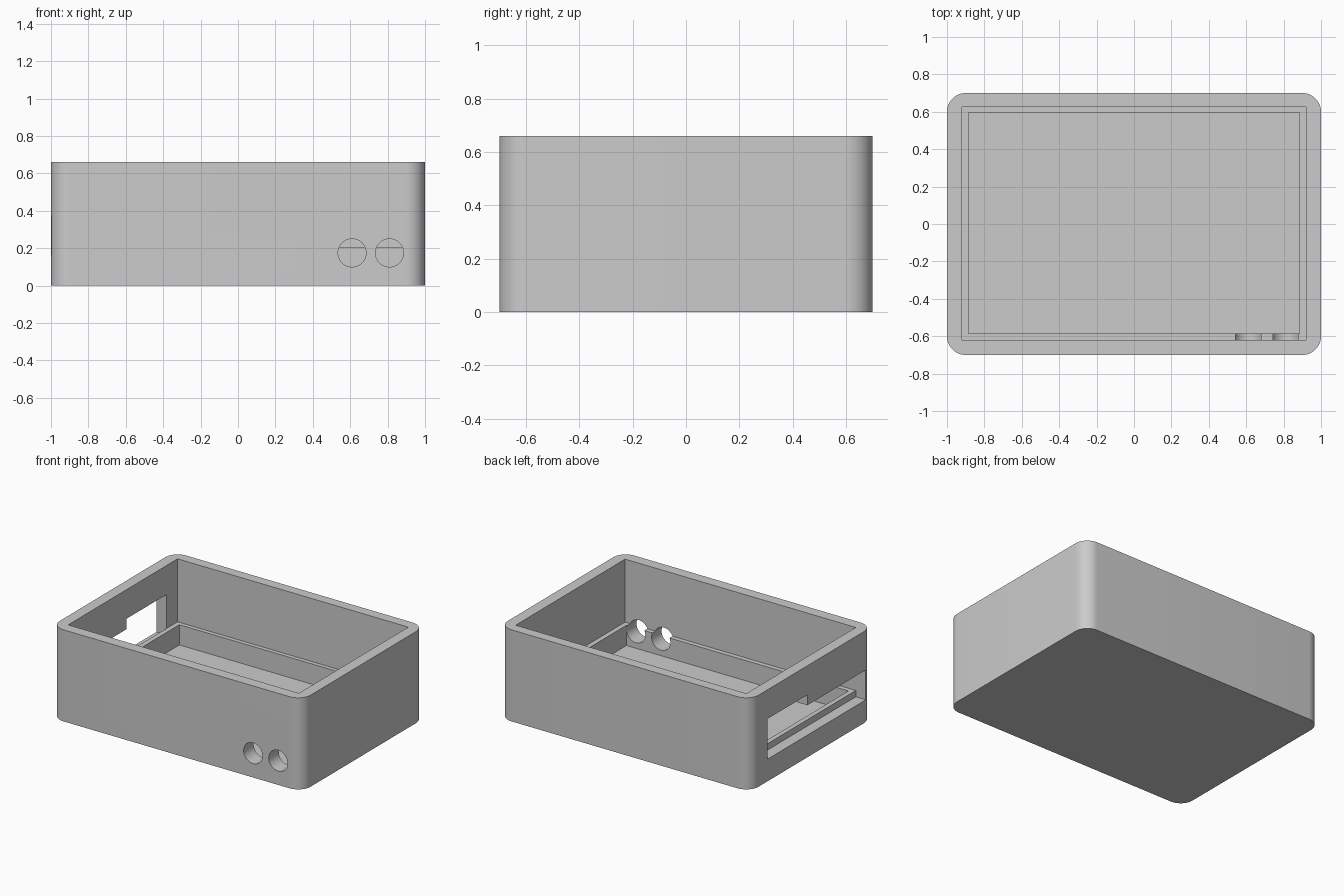
import bpy
import bmesh
import math

cube = bpy.data.objects.get("Cube")
if cube:
    bpy.data.objects.remove(cube, do_unlink=True)

grey = bpy.data.materials.new("plain grey")
grey.use_nodes = True
colour = (0.6, 0.6, 0.6, 1)
grey.diffuse_color = colour
grey.node_tree.nodes["Principled BSDF"].inputs["Base Color"].default_value = colour


def prism(name, outline, z0, z1):
    """Closed solid raised from an outline in the ground plane."""
    bm = bmesh.new()
    base = bm.faces.new([bm.verts.new((x, y, z0)) for x, y in outline])
    top = bmesh.ops.extrude_face_region(bm, geom=[base])["geom"]
    verts = [v for v in top if isinstance(v, bmesh.types.BMVert)]
    bmesh.ops.translate(bm, verts=verts, vec=(0, 0, z1 - z0))
    bmesh.ops.recalc_face_normals(bm, faces=bm.faces)
    mesh = bpy.data.meshes.new(name)
    bm.to_mesh(mesh)
    bm.free()
    mesh.materials.append(grey)
    obj = bpy.data.objects.new(name, mesh)
    bpy.context.collection.objects.link(obj)
    return obj


def block(name, x0, x1, y0, y1, z0, z1):
    return prism(name, [(x0, y0), (x1, y0), (x1, y1), (x0, y1)], z0, z1)


def rounded(hx, hy, r, steps=12):
    """Rounded rectangle outline, counter-clockwise."""
    points = []
    for i, (sx, sy) in enumerate([(1, 1), (-1, 1), (-1, -1), (1, -1)]):
        for k in range(steps + 1):
            a = (i + k / steps) * math.pi / 2
            points.append((sx * (hx - r) + r * math.cos(a),
                           sy * (hy - r) + r * math.sin(a)))
    return points


def cut(target, cutter):
    mod = target.modifiers.new(cutter.name, "BOOLEAN")
    mod.operation = "DIFFERENCE"
    mod.solver = "EXACT"
    mod.object = cutter
    bpy.context.view_layer.objects.active = target
    bpy.ops.object.modifier_apply(modifier=mod.name)
    bpy.data.objects.remove(cutter, do_unlink=True)


# Outer shell with rounded vertical corners
case = prism("open_case", rounded(1, 0.7, 0.1), 0, 0.66)

# Wide upper cavity, then the narrower lower cavity that leaves a ledge
cut(case, block("upper_cavity", -0.92, 0.92, -0.62, 0.626, 0.206, 0.9))
cut(case, block("lower_cavity", -0.885, 0.885, -0.586, 0.596, 0.06, 0.4))

# Stepped slot through the end wall
cut(case, block("slot_low", -1.1, -0.92, -0.62, 0.5, 0.16, 0.375))
cut(case, block("slot_high", -1.1, -0.9, 0.047, 0.5, 0.3, 0.45))

# Two round holes through the front wall
for x in (0.61, 0.81):
    ring = [(x + 0.075 * math.cos(a), 0.175 + 0.075 * math.sin(a))
            for a in (math.tau * k / 48 for k in range(48))]
    hole = prism("front_hole", ring, 0.55, 0.8)
    for v in hole.data.vertices:
        px, pz, depth = v.co
        v.co = (px, -depth, pz)
    cut(case, hole)

# Smooth the rounded corners and bores, keep the edges crisp
bpy.ops.object.select_all(action="DESELECT")
case.select_set(True)
bpy.context.view_layer.objects.active = case
bpy.ops.object.shade_smooth_by_angle(angle=math.radians(30))
